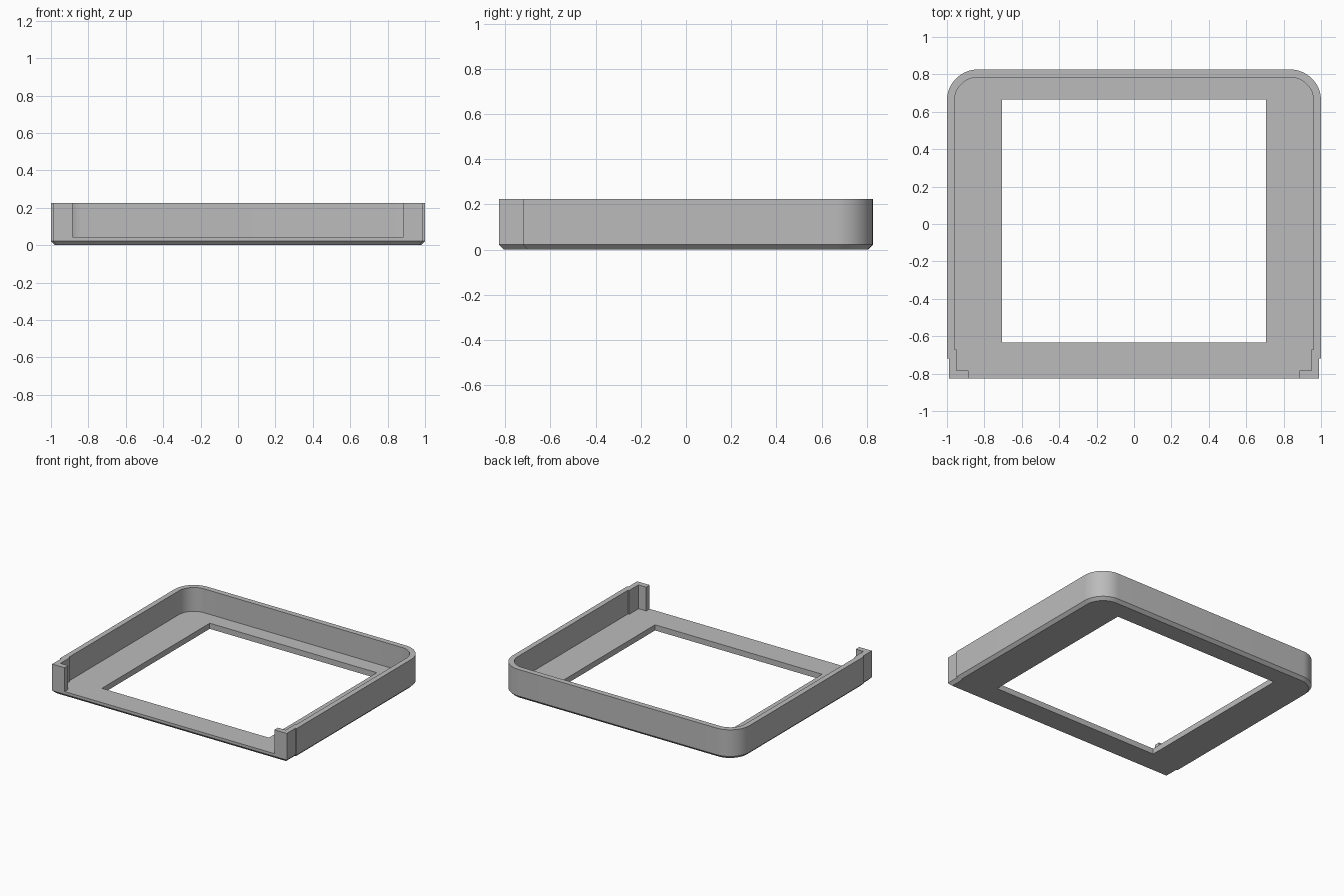
import bpy
import bmesh
from math import sin, cos, pi

cube = bpy.data.objects.get("Cube")
if cube:
    bpy.data.objects.remove(cube, do_unlink=True)

FRONT, BACK = -0.826, 0.826
CHAMFER, FLOOR, TOP = 0.022, 0.043, 0.225


def mirrored(half):
    """Complete a right-hand path with its mirror image."""
    return half + [(-x, y) for x, y in reversed(half)]


def corner(x, y, r, steps=16):
    """Rounded back corner whose outer limits are x and y."""
    return [(x - r + r * cos(pi / 2 * i / steps), y - r + r * sin(pi / 2 * i / steps))
            for i in range(steps + 1)]


def outer_path(d=0.0):
    """Outer outline, moved inwards by d."""
    half = [(0.885, FRONT + d), (0.99 - d, FRONT + d), (0.99 - d, -0.72 + d), (1 - d, -0.72 + d)]
    return mirrored(half + corner(1 - d, BACK - d, 0.165 - d))


outer = outer_path()
base = outer_path(CHAMFER)
inner = mirrored([(0.885, FRONT), (0.885, -0.784), (0.95, -0.784), (0.95, -0.672), (0.96, -0.672)]
                 + corner(0.96, 0.784, 0.125))
window = [(0.705, -0.634), (0.705, 0.666), (-0.705, 0.666), (-0.705, -0.634)]

bm = bmesh.new()
verts = {}


def vert(p, z):
    key = (round(p[0], 5), round(p[1], 5), round(z, 5))
    if key not in verts:
        verts[key] = bm.verts.new(key)
    return verts[key]


def band(low, z0, high, z1, closed=True):
    """Join two matching paths with a strip of quads."""
    for i in range(len(low) if closed else len(low) - 1):
        j = (i + 1) % len(low)
        bm.faces.new((vert(low[i], z0), vert(low[j], z0), vert(high[j], z1), vert(high[i], z1)))


def fill(paths, z):
    """Cap the area between closed paths at height z."""
    edges = []
    for path in paths:
        for a, b in zip(path, path[1:] + path[:1]):
            va, vb = vert(a, z), vert(b, z)
            edges.append(bm.edges.get((va, vb)) or bm.edges.new((va, vb)))
    bmesh.ops.triangle_fill(bm, use_beauty=True, use_dissolve=False, edges=edges, normal=(0, 0, 1))


# Chamfer, front lip and outer wall
band(base, 0, outer, CHAMFER)
band(outer, CHAMFER, outer, FLOOR)
band(outer, FLOOR, outer, TOP, closed=False)
# Inner wall and window sides
band(inner, FLOOR, inner, TOP, closed=False)
band(window, 0, window, FLOOR)
# Underside, floor and rim
fill([base, window], 0)
fill([inner, window], FLOOR)
fill([outer + inner[::-1][1:-1]], TOP)
bmesh.ops.recalc_face_normals(bm, faces=bm.faces[:])

mesh = bpy.data.meshes.new("tray_frame")
bm.to_mesh(mesh)
bm.free()
tray = bpy.data.objects.new("tray_frame", mesh)
bpy.context.collection.objects.link(tray)

# Plain grey
grey = bpy.data.materials.new("light grey")
grey.use_nodes = True
colour = (0.5, 0.5, 0.5, 1)
grey.diffuse_color = colour
grey.node_tree.nodes["Principled BSDF"].inputs["Base Color"].default_value = colour
mesh.materials.append(grey)

bpy.ops.object.select_all(action='DESELECT')
tray.select_set(True)
bpy.context.view_layer.objects.active = tray
bpy.ops.object.shade_smooth_by_angle(angle=pi / 7)
